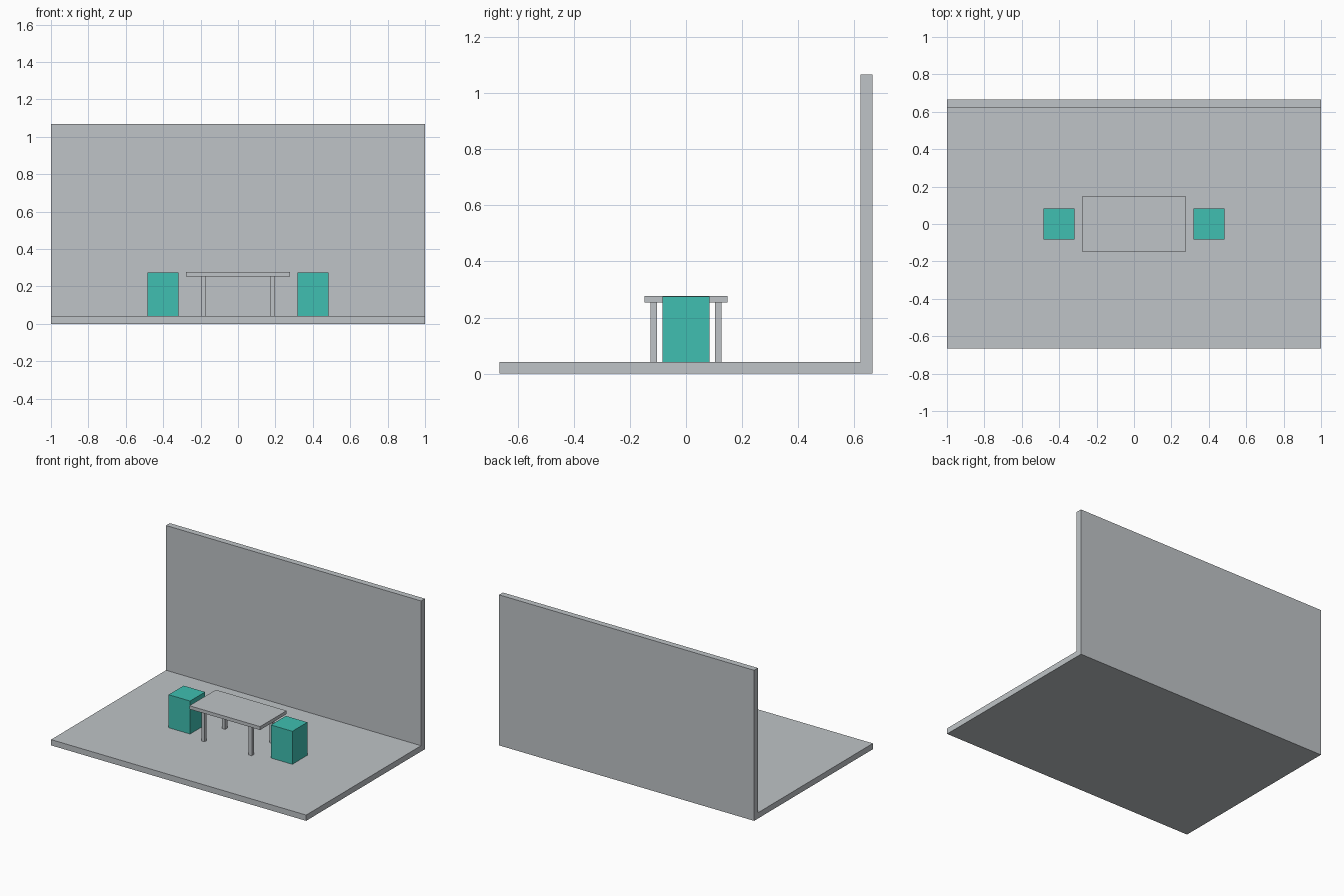
import bpy, bmesh

if "Cube" in bpy.data.objects:
    bpy.data.objects.remove(bpy.data.objects["Cube"])


def material(name, rgb):
    m = bpy.data.materials.new(name)
    m.diffuse_color = (*rgb, 1.0)
    m.use_nodes = True
    m.node_tree.nodes["Principled BSDF"].inputs["Base Color"].default_value = m.diffuse_color
    return m


grey = material("light_grey", (0.52, 0.55, 0.57))
teal = material("teal", (0.05, 0.52, 0.44))


def add_object(name, bm, mat):
    bmesh.ops.recalc_face_normals(bm, faces=bm.faces)
    mesh = bpy.data.meshes.new(name)
    bm.to_mesh(mesh)
    bm.free()
    mesh.materials.append(mat)
    ob = bpy.data.objects.new(name, mesh)
    bpy.context.collection.objects.link(ob)
    return ob


def box(name, center, size, mat):
    bm = bmesh.new()
    bmesh.ops.create_cube(bm, size=1.0)
    for v in bm.verts:
        v.co = [c + s * k for c, s, k in zip(center, size, v.co)]
    return add_object(name, bm, mat)


FLOOR = 0.041
TOP = 0.277
TABLE_UNDER = 0.253

# Floor and back wall: one L-shaped section swept along x
profile = [(-0.665, 0), (0.665, 0), (0.665, 1.067),
           (0.622, 1.067), (0.622, FLOOR), (-0.665, FLOOR)]
bm = bmesh.new()
section = bm.faces.new([bm.verts.new((-1, y, z)) for y, z in profile])
swept = bmesh.ops.extrude_face_region(bm, geom=[section], use_keep_orig=True)
for item in swept["geom"]:
    if isinstance(item, bmesh.types.BMVert):
        item.co.x = 1
add_object("floor_and_back_wall", bm, grey)

# Table top
box("table_top", (0, 0, (TOP + TABLE_UNDER) / 2),
    (0.554, 0.296, TOP - TABLE_UNDER), grey)

for side, sx in (("left", -1), ("right", 1)):
    # Block stool at each end of the table
    box(f"{side}_stool", (sx * 0.401, 0, (FLOOR + 0.275) / 2),
        (0.168, 0.168, 0.275 - FLOOR), teal)
    # Table legs
    for end, sy in (("front", -1), ("back", 1)):
        box(f"{end}_{side}_table_leg",
            (sx * 0.185, sy * 0.115, (FLOOR + TABLE_UNDER) / 2),
            (0.024, 0.024, TABLE_UNDER - FLOOR), grey)
